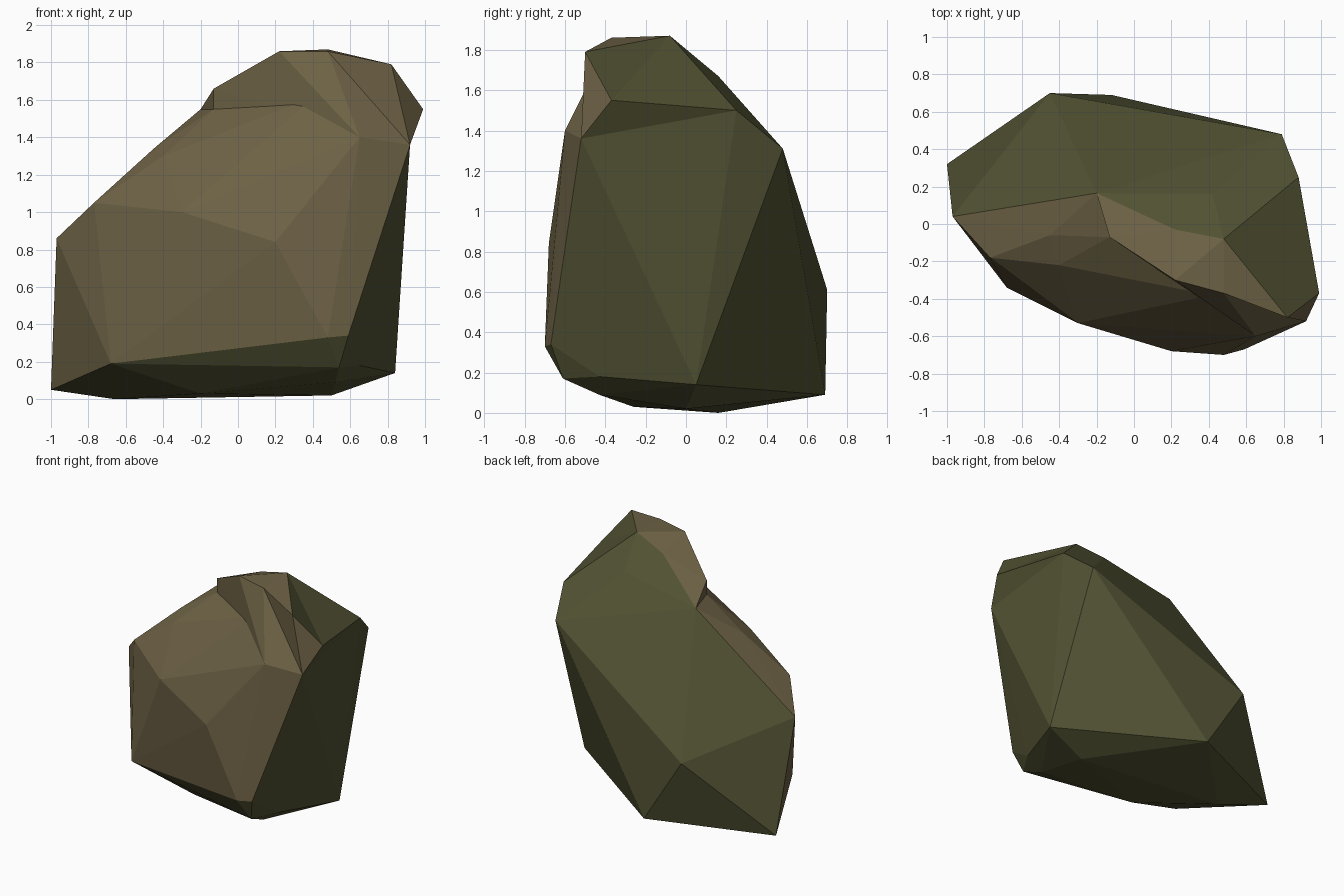
import bpy, bmesh

if "Cube" in bpy.data.objects:
    bpy.data.objects.remove(bpy.data.objects["Cube"])


def hull(name, points):
    """Faceted stone chunk: convex hull around its corner points."""
    bm = bmesh.new()
    for p in points:
        bm.verts.new(p)
    bmesh.ops.convex_hull(bm, input=bm.verts[:])
    bmesh.ops.delete(bm, geom=[v for v in bm.verts if not v.link_faces], context='VERTS')
    bmesh.ops.recalc_face_normals(bm, faces=bm.faces[:])
    me = bpy.data.meshes.new(name)
    bm.to_mesh(me)
    bm.free()
    ob = bpy.data.objects.new(name, me)
    bpy.context.collection.objects.link(ob)
    return ob


def material(name, rgb):
    m = bpy.data.materials.new(name)
    m.diffuse_color = (*rgb, 1)
    m.use_nodes = True
    m.node_tree.nodes["Principled BSDF"].inputs["Base Color"].default_value = m.diffuse_color
    return m


# Corners shared between chunks
notch_back = (-.20, .165, 1.55)
notch = (-.13, -.07, 1.55)
shoulder = (.41, -.38, 1.62)
brow = (.65, -.60, 1.40)
cheek = (.92, -.52, 1.36)
side = (.99, -.37, 1.55)
back_top = (.42, .16, 1.67)
back_right = (.88, .25, 1.50)
top_front = (.48, -.37, 1.86)
top_back = (.48, -.08, 1.87)

# Main body, base to shoulder
body = hull("boulder", [
    notch_back, notch, shoulder, brow, cheek, back_top, back_right,
    (-1.0, .32, .05), (-.97, .04, .86), (-.77, -.18, 1.05),
    (-.45, -.06, 1.34), (-.40, -.22, 1.30), (-.30, -.53, 1.0),
    (.20, -.68, .84), (.59, -.67, .34), (.48, -.70, .33),
    (-.68, -.34, .19), (.54, -.61, .17), (.65, -.43, .18),
    (.52, -.43, .09), (-.20, -.26, .03), (.50, 0, .02),
    (-.66, .16, 0), (.84, .05, .14), (-.12, .69, .09),
    (-.45, .70, .61), (.79, .48, 1.31)])

# Raised crest above the notch
crest = hull("crest", [
    notch_back, notch, shoulder, brow, cheek, side, back_top, back_right,
    top_front, top_back, (-.13, -.07, 1.66), (-.13, -.04, 1.65),
    (.22, -.03, 1.79), (.22, -.30, 1.86), (.40, -.20, 1.2)])

# Small spur on the front right corner
spur = hull("spur", [top_front, top_back, cheek, side,
                     (.82, -.50, 1.79), (.60, -.20, 1.5)])

# Fuse the chunks into one stone
for part in (crest, spur):
    mod = body.modifiers.new("join_" + part.name, 'BOOLEAN')
    mod.operation = 'UNION'
    mod.solver = 'EXACT'
    mod.object = part
fused = bpy.data.meshes.new_from_object(
    body.evaluated_get(bpy.context.evaluated_depsgraph_get()))
body.modifiers.clear()
body.data = fused
for part in (crest, spur):
    bpy.data.objects.remove(part)

# Brown stone on the front and top ledge, mossy green on back, right and underside
fused.materials.clear()
fused.materials.append(material("brown_stone", (.155, .122, .060)))
fused.materials.append(material("moss_green", (.083, .083, .033)))
for f in fused.polygons:
    n = f.normal
    brown = n.y + .5 * max(n.x, 0) < .33 and n.x < .82 and n.z > -.35
    f.material_index = 0 if brown else 1
    f.use_smooth = False
